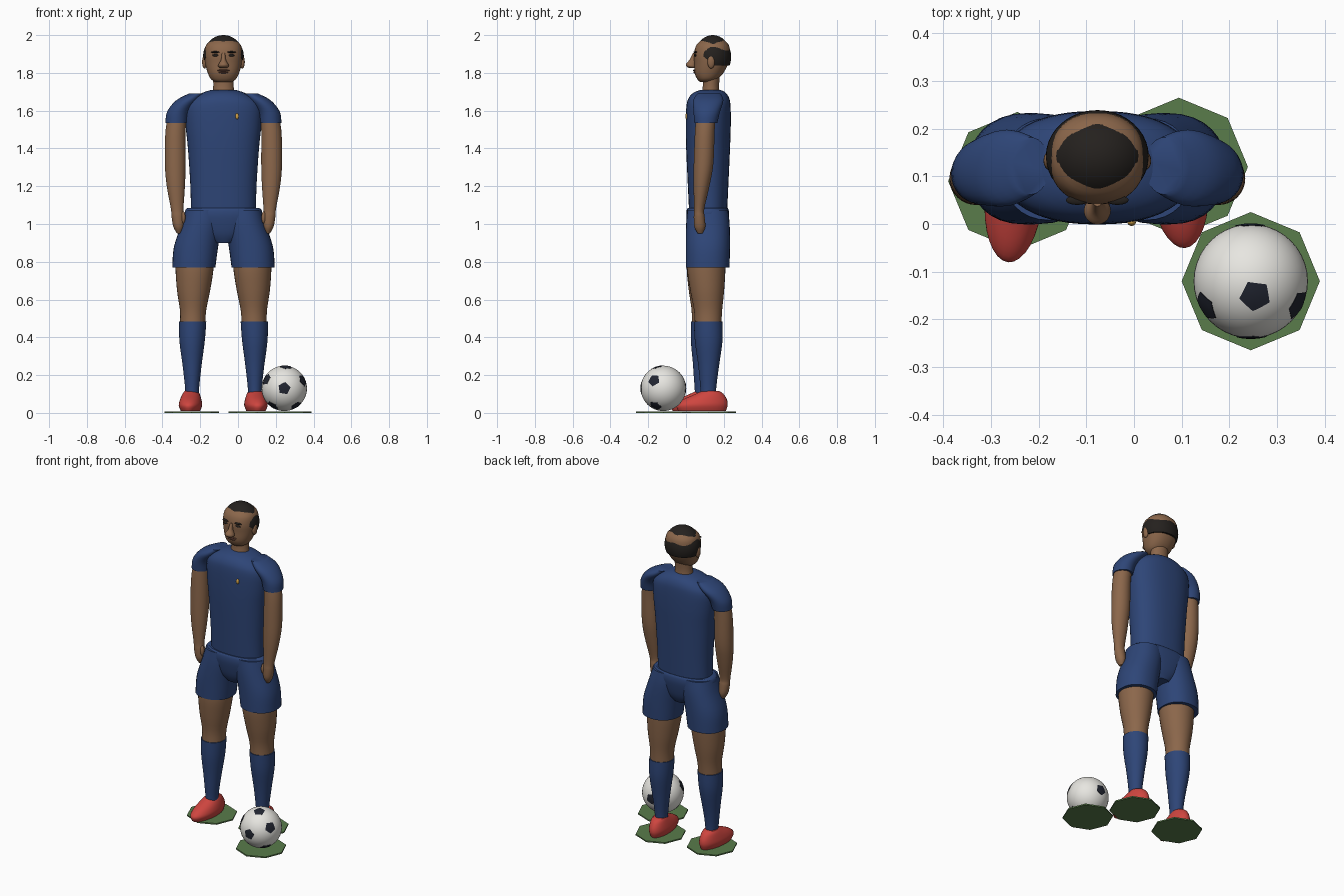
import bpy, bmesh, math
from mathutils import Vector, Matrix

if "Cube" in bpy.data.objects:
    bpy.data.objects.remove(bpy.data.objects["Cube"])

CX = -0.077  # centre line of the player


def material(name, rgb):
    m = bpy.data.materials.new(name)
    m.diffuse_color = (*rgb, 1)
    m.use_nodes = True
    m.node_tree.nodes["Principled BSDF"].inputs["Base Color"].default_value = m.diffuse_color
    return m


SKIN = material("skin", (0.26, 0.135, 0.07))
BLUE = material("blue_cloth", (0.027, 0.06, 0.185))
RED = material("red_boot", (0.62, 0.06, 0.05))
HAIR = material("dark_hair", (0.018, 0.015, 0.013))
GREEN = material("grass", (0.1, 0.2, 0.07))
WHITE = material("ball_white", (0.8, 0.79, 0.75))
NAVY = material("ball_dark", (0.015, 0.018, 0.03))
GOLD = material("gold", (0.65, 0.36, 0.06))
LIP = material("lip", (0.14, 0.06, 0.04))


def finish(name, bm, mat, angle=40):
    bmesh.ops.recalc_face_normals(bm, faces=bm.faces[:])
    me = bpy.data.meshes.new(name)
    bm.to_mesh(me)
    bm.free()
    ob = bpy.data.objects.new(name, me)
    bpy.context.collection.objects.link(ob)
    me.materials.append(mat)
    bpy.ops.object.select_all(action='DESELECT')
    ob.select_set(True)
    bpy.context.view_layer.objects.active = ob
    if angle:
        bpy.ops.object.shade_smooth_by_angle(angle=math.radians(angle))
    return ob


def spline(pts, steps):
    """Catmull-Rom resampling of (x, y, z, rx, ry) rings."""
    p = [Vector(q) for q in pts]
    p = [p[0]] + p + [p[-1]]
    out = []
    for i in range(1, len(p) - 2):
        a, b, c, d = p[i - 1:i + 3]
        for k in range(steps):
            t = k / steps
            out.append(0.5 * (2 * b + (c - a) * t + (2 * a - 5 * b + 4 * c - d) * t * t
                              + (3 * b - a - 3 * c + d) * t ** 3))
    return out + [p[-2]]


def loft(name, rings, mat, side=1, n=32, power=2.0, steps=4, dy=None):
    """Skin horizontal (super)ellipses; x is measured from the centre line."""
    bm = bmesh.new()
    loops = []
    for x, y, z, rx, ry in spline(rings, steps):
        y += dy(z) if dy else 0
        loop = []
        for i in range(n):
            c, s = math.cos(math.tau * i / n), math.sin(math.tau * i / n)
            ex = math.copysign(abs(c) ** (2 / power), c)
            ey = math.copysign(abs(s) ** (2 / power), s)
            loop.append(bm.verts.new((CX + side * (x + rx * ex), y + ry * ey, z)))
        loops.append(loop)
    for a, b in zip(loops, loops[1:]):
        for i in range(n):
            j = (i + 1) % n
            bm.faces.new((a[i], a[j], b[j], b[i]))
    bm.faces.new(loops[0])
    bm.faces.new(loops[-1])
    return finish(name, bm, mat)


def ellipsoid(name, loc, radii, mat, u=24, v=16, cuts=()):
    bm = bmesh.new()
    bmesh.ops.create_uvsphere(bm, u_segments=u, v_segments=v, radius=1)
    bmesh.ops.transform(bm, verts=bm.verts[:],
                        matrix=Matrix.Translation(loc) @ Matrix.Diagonal((*radii, 1)))
    for co, no in cuts:
        r = bmesh.ops.bisect_plane(bm, geom=bm.verts[:] + bm.edges[:] + bm.faces[:],
                                   plane_co=co, plane_no=no, clear_inner=True)
        bmesh.ops.holes_fill(bm, edges=[e for e in bm.edges if e.is_boundary])
    return finish(name, bm, mat)


# shirt body
loft("shirt", [(0, .117, 1.05, .172, .1), (0, .117, 1.2, .175, .107), (0, .117, 1.4, .188, .116),
               (0, .118, 1.52, .2, .119), (0, .119, 1.62, .2, .117), (0, .121, 1.665, .165, .108),
               (0, .125, 1.695, .11, .085), (0, .13, 1.71, .065, .052)], BLUE, n=48, power=2.3)
# shorts centre
loft("shorts_pelvis", [(0, .115, .9, .06, .07), (0, .115, .95, .14, .095), (0, .115, 1.03, .2, .112),
                       (0, .115, 1.07, .203, .112), (0, .115, 1.085, .19, .105)], BLUE, n=48, power=2.3)

for side, word in ((-1, "right"), (1, "left")):
    # the player's right leg stands slightly forward
    fwd = (lambda z: -.03 * max(0, min(1, (.8 - z) / .6))) if side < 0 else (lambda z: 0)
    foot = -.03 if side < 0 else 0
    loft(word + "_sleeve", [(.25, .105, 1.535, .057, .061), (.238, .11, 1.595, .06, .07),
                            (.19, .118, 1.655, .06, .08), (.14, .122, 1.692, .04, .06)], BLUE, side)
    loft(word + "_arm", [(.235, .11, 1.62, .045, .05), (.253, .1, 1.5, .053, .052),
                         (.255, .093, 1.32, .055, .052), (.252, .082, 1.2, .048, .042),
                         (.245, .07, 1.08, .033, .027), (.242, .07, 1.04, .033, .029),
                         (.238, .073, .985, .027, .029), (.236, .075, .95, .01, .013)], SKIN, side)
    ellipsoid(word + "_thumb", (CX + side * .213, .058, 1.035), (.012, .013, .032), SKIN, 16, 10)
    loft(word + "_shorts_leg", [(.157, .115, .77, .114, .115), (.145, .116, .88, .117, .117),
                                (.115, .116, 1.0, .107, .115), (.1, .115, 1.075, .1, .107)],
         BLUE, side, power=2.2)
    loft(word + "_thigh", [(.153, .108, .88, .1, .1), (.153, .107, .77, .101, .102),
                           (.158, .112, .65, .088, .09), (.161, .117, .54, .069, .074),
                           (.163, .117, .45, .067, .07)], SKIN, side, dy=fwd)
    loft(word + "_sock", [(.163, .117, .483, .072, .075), (.166, .12, .38, .067, .073),
                          (.166, .12, .25, .05, .055), (.166, .118, .13, .037, .042),
                          (.166, .118, .07, .037, .042)], BLUE, side, dy=fwd)
    # boot, toes turned out a little
    boot = loft(word + "_boot", [(.168, .085, .01, .05, .126), (.168, .085, .04, .061, .136),
                                 (.168, .1, .07, .056, .117), (.168, .124, .1, .045, .075),
                                 (.167, .13, .115, .036, .048)], RED, side,
                dy=lambda z: foot)
    pivot = Matrix.Translation((CX + side * .167, .13, 0))
    boot.data.transform(pivot @ Matrix.Rotation(side * .09, 4, 'Z') @ pivot.inverted())
    # face parts in pairs
    ellipsoid(word + "_ear", (CX + side * .1, .133, 1.858), (.013, .02, .035), SKIN, 16, 10)
    ellipsoid(word + "_eye", (CX + side * .04, .05, 1.893), (.019, .008, .007), HAIR, 16, 8)
    ellipsoid(word + "_eyebrow", (CX + side * .042, .05, 1.91), (.024, .01, .005), HAIR, 16, 8)

# head
loft("neck", [(0, .13, 1.68, .06, .05), (0, .132, 1.73, .054, .043), (0, .135, 1.8, .056, .046)], SKIN)
loft("head", [(0, .108, 1.753, .045, .035), (0, .114, 1.768, .067, .055), (0, .122, 1.8, .083, .076),
              (0, .134, 1.85, .097, .09), (0, .138, 1.9, .101, .096), (0, .141, 1.95, .09, .084),
              (0, .143, 1.985, .045, .045)], SKIN, n=40, power=2.2)
ellipsoid("hair", (CX, .142, 1.885), (.108, .097, .115), HAIR, 40, 24,
          cuts=[((CX, .15, 1.84), (0, 0, 1)), ((CX, .045, 1.925), (0, .085, .105))])
loft("nose", [(0, .035, 1.825, .018, .018), (0, .029, 1.835, .028, .027), (0, .027, 1.848, .025, .027),
              (0, .036, 1.87, .013, .017), (0, .047, 1.905, .009, .01)], SKIN, n=20)
ellipsoid("upper_lip", (CX, .047, 1.813), (.033, .01, .005), LIP, 16, 8)
ellipsoid("lower_lip", (CX, .049, 1.803), (.026, .01, .006), LIP, 16, 8)
ellipsoid("chest_button", (-.005, .004, 1.57), (.009, .008, .016), GOLD, 16, 8)

# ball with five-sided patches
BALL, R = Vector((.245, -.12, .13)), .12
ellipsoid("ball", BALL, (R, R, R), WHITE, 40, 24)
bm = bmesh.new()
for d in ((0, -1, 0), (.08, -.26, .96), (-.8, -.45, .4), (.84, -.42, .36),
          (.52, -.35, -.78), (-.52, -.35, -.78), (0, 1, 0)):
    d = Vector(d).normalized()
    u = d.orthogonal().normalized()
    w = d.cross(u)
    centre = bm.verts.new(BALL + d * R * 1.012)
    rings = []
    for size in (.15, .29, .27):
        lift = .97 if size == .27 else 1.012
        ring = []
        for k in range(20):  # four steps along each pentagon side
            a, b = (math.tau * (k // 4 + o) / 5 for o in (0, 1))
            t = (k % 4) / 4
            p = (u * math.cos(a) + w * math.sin(a)).lerp(u * math.cos(b) + w * math.sin(b), t)
            ring.append(bm.verts.new(BALL + (d + p * size).normalized() * R * lift))
        rings.append(ring)
    for k in range(20):
        j = (k + 1) % 20
        bm.faces.new((centre, rings[0][k], rings[0][j]))
        for a, b in zip(rings, rings[1:]):
            bm.faces.new((a[k], b[k], b[j], a[j]))
finish("ball_patches", bm, NAVY)

# eight-sided turf discs under both feet and the ball
for name, x, y in (("right_foot", -.245, .09), ("left_foot", .094, .12), ("ball", .245, -.12)):
    bm = bmesh.new()
    bmesh.ops.create_cone(bm, cap_ends=True, segments=8, radius1=.145, radius2=.145, depth=.008,
                          matrix=Matrix.Translation((x, y, .004)))
    finish(name + "_turf", bm, GREEN, angle=0)
